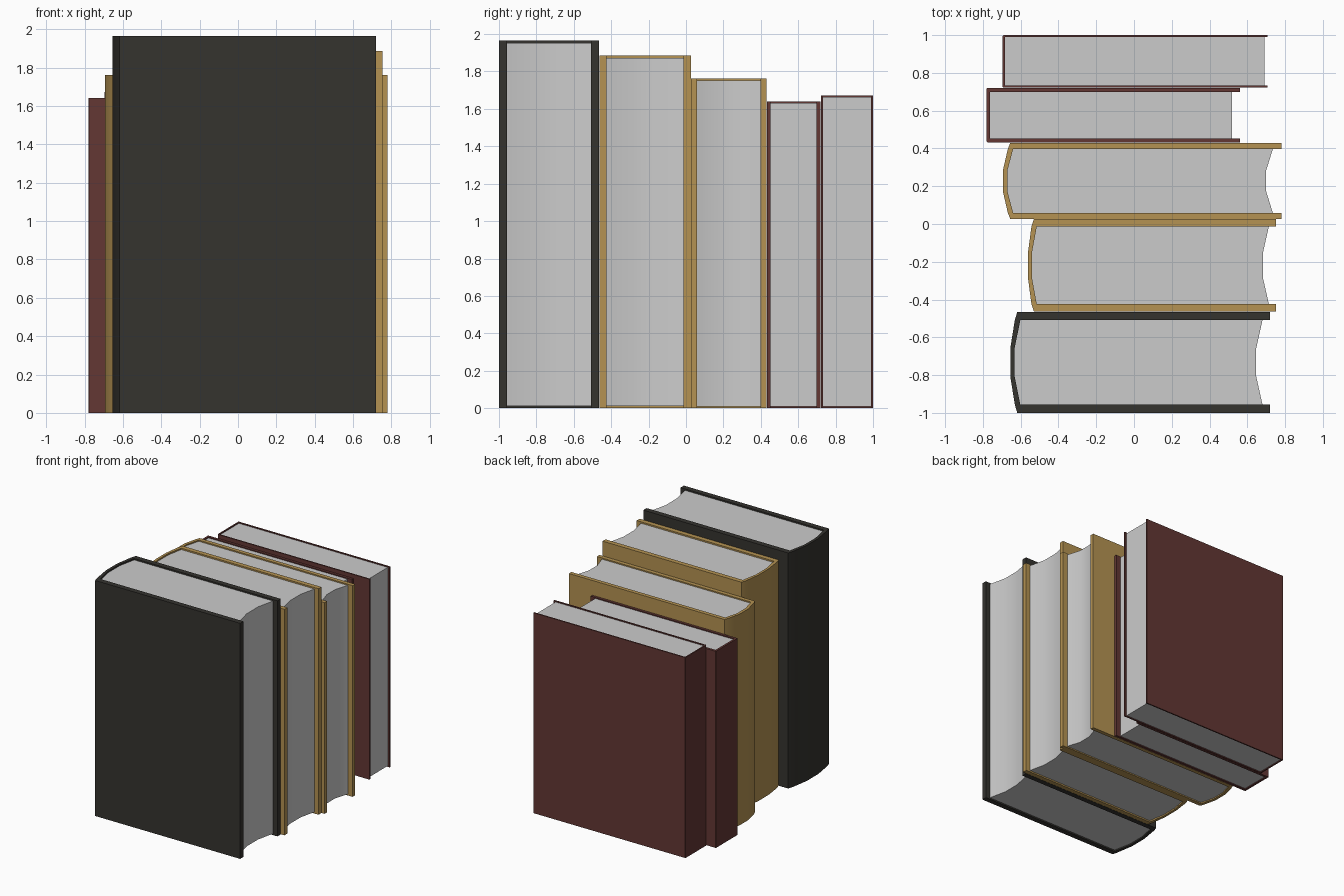
import bpy, bmesh, math

if "Cube" in bpy.data.objects:
    bpy.data.objects.remove(bpy.data.objects["Cube"])


def material(name, rgb):
    m = bpy.data.materials.new(name)
    m.diffuse_color = (*rgb, 1)
    m.use_nodes = True
    m.node_tree.nodes["Principled BSDF"].inputs["Base Color"].default_value = m.diffuse_color
    return m


BLACK = material("black_cloth", (0.035, 0.033, 0.028))
GOLD = material("tan_cloth", (0.46, 0.29, 0.085))
RED = material("red_cloth", (0.125, 0.038, 0.034))


def prism(name, outline, z0, z1, mat=None):
    """Extrude an x-y outline from z0 up to z1."""
    bm = bmesh.new()
    face = bm.faces.new([bm.verts.new((x, y, z0)) for x, y in outline])
    ext = bmesh.ops.extrude_face_region(bm, geom=[face])
    top = [v for v in ext["geom"] if isinstance(v, bmesh.types.BMVert)]
    bmesh.ops.translate(bm, verts=top, vec=(0, 0, z1 - z0))
    bmesh.ops.recalc_face_normals(bm, faces=bm.faces)
    me = bpy.data.meshes.new(name)
    bm.to_mesh(me)
    bm.free()
    ob = bpy.data.objects.new(name, me)
    bpy.context.collection.objects.link(ob)
    if mat:
        me.materials.append(mat)
    bpy.ops.object.select_all(action='DESELECT')
    ob.select_set(True)
    bpy.context.view_layer.objects.active = ob
    bpy.ops.object.shade_smooth_by_angle(angle=math.radians(30))
    return ob


def book(name, mat, y0, y1, height, board, x_front, x_corner, x_inner,
         page_x, bulge, hollow, spine, inset):
    """One book: a U-shaped case round a page block with bowed ends."""
    a, b = y0 + board, y1 - board              # inside faces of the boards
    t1, t2 = a + (b - a) / 3, b - (b - a) / 3   # flat middle of the bow
    if bulge:
        inner = [(x_inner, a), (x_inner - bulge, t1), (x_inner - bulge, t2), (x_inner, b)]
        out = x_inner - bulge - spine
        outer = [(x_corner, y1), (x_corner - 0.013, b), (out, t2),
                 (out, t1), (x_corner - 0.013, a), (x_corner, y0)]
        fore = [(page_x, b), (page_x - hollow, t2), (page_x - hollow, t1), (page_x, a)]
    else:
        c = 0.004                              # small eased corner
        inner = [(x_inner, a), (x_inner, b)]
        outer = [(x_corner + c, y1), (x_corner, y1 - c), (x_corner, y0 + c), (x_corner + c, y0)]
        fore = [(page_x, b), (page_x, a)]
    case = [(x_front, y0), (x_front, a)] + inner + [(x_front, b), (x_front, y1)] + outer
    prism(name + "_cover", case, 0, height, mat)
    prism(name + "_pages", inner + fore, inset, height - inset)


# Row of five books, front to back
book("black_book", BLACK, -1.0, -0.465, 1.965, 0.044, 0.72, -0.618, -0.602,
     0.68, 0.03, 0.033, 0.023, 0.012)
book("thick_tan_book", GOLD, -0.463, 0.026, 1.885, 0.039, 0.752, -0.53, -0.515,
     0.714, 0.025, 0.031, 0.021, 0.012)
book("thin_tan_book", GOLD, 0.026, 0.43, 1.762, 0.033, 0.78, -0.655, -0.64,
     0.735, 0.03, 0.035, 0.024, 0.01)
book("short_red_book", RED, 0.432, 0.72, 1.64, 0.021, 0.562, -0.78, -0.762,
     0.52, 0, 0, 0, 0.008)
book("back_red_book", RED, 0.722, 1.0, 1.672, 0.011, 0.708, -0.695, -0.684,
     0.69, 0, 0, 0, 0.008)
